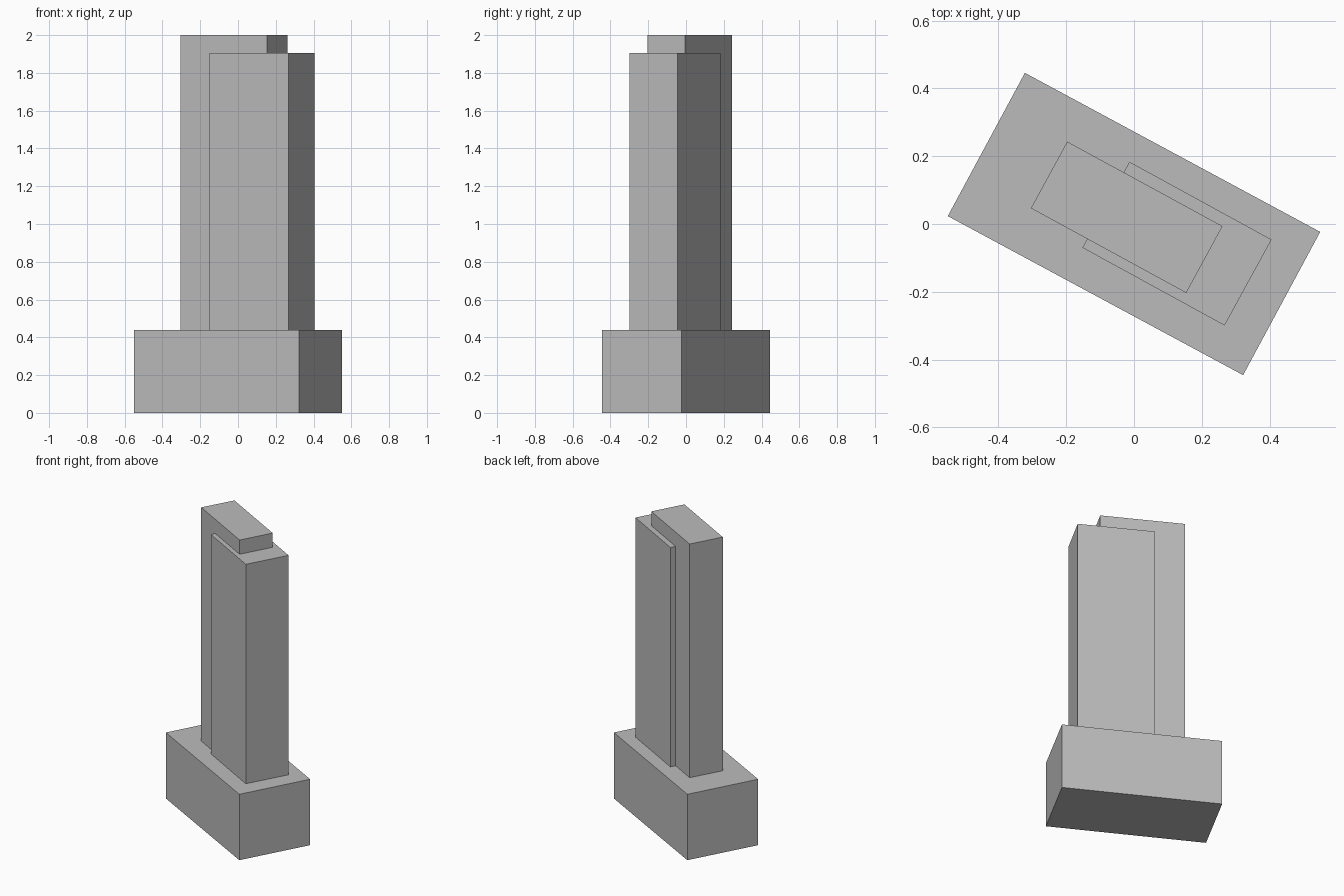
import bpy
from math import radians

cube = bpy.data.objects.get("Cube")
if cube:
    bpy.data.objects.remove(cube, do_unlink=True)

# One plain grey for the whole building
grey = bpy.data.materials.new("light_grey")
grey.use_nodes = True
colour = (0.5, 0.5, 0.5, 1)
grey.diffuse_color = colour
grey.node_tree.nodes["Principled BSDF"].inputs["Base Color"].default_value = colour


def block(name, centre, size, bottom, top, turn):
    """Add an upright box turned about z."""
    bpy.ops.mesh.primitive_cube_add(
        size=1,
        location=(*centre, (bottom + top) / 2),
        rotation=(0, 0, radians(turn)),
    )
    obj = bpy.context.object
    obj.name = name
    obj.scale = (*size, top - bottom)
    bpy.ops.object.transform_apply(location=False, rotation=False, scale=True)
    obj.data.materials.append(grey)
    return obj


PODIUM_TOP = 0.44

# Wide podium
block("podium", (0, 0), (0.99, 0.48), 0, PODIUM_TOP, -28.3)
# Tall narrow core and the slightly lower, wider slab around its right end
block("tower_core", (-0.0215, 0.02), (0.522, 0.224), PODIUM_TOP, 2.0, -28.6)
block("tower_slab", (0.127, -0.058), (0.478, 0.289), PODIUM_TOP, 1.905, -28.7)
